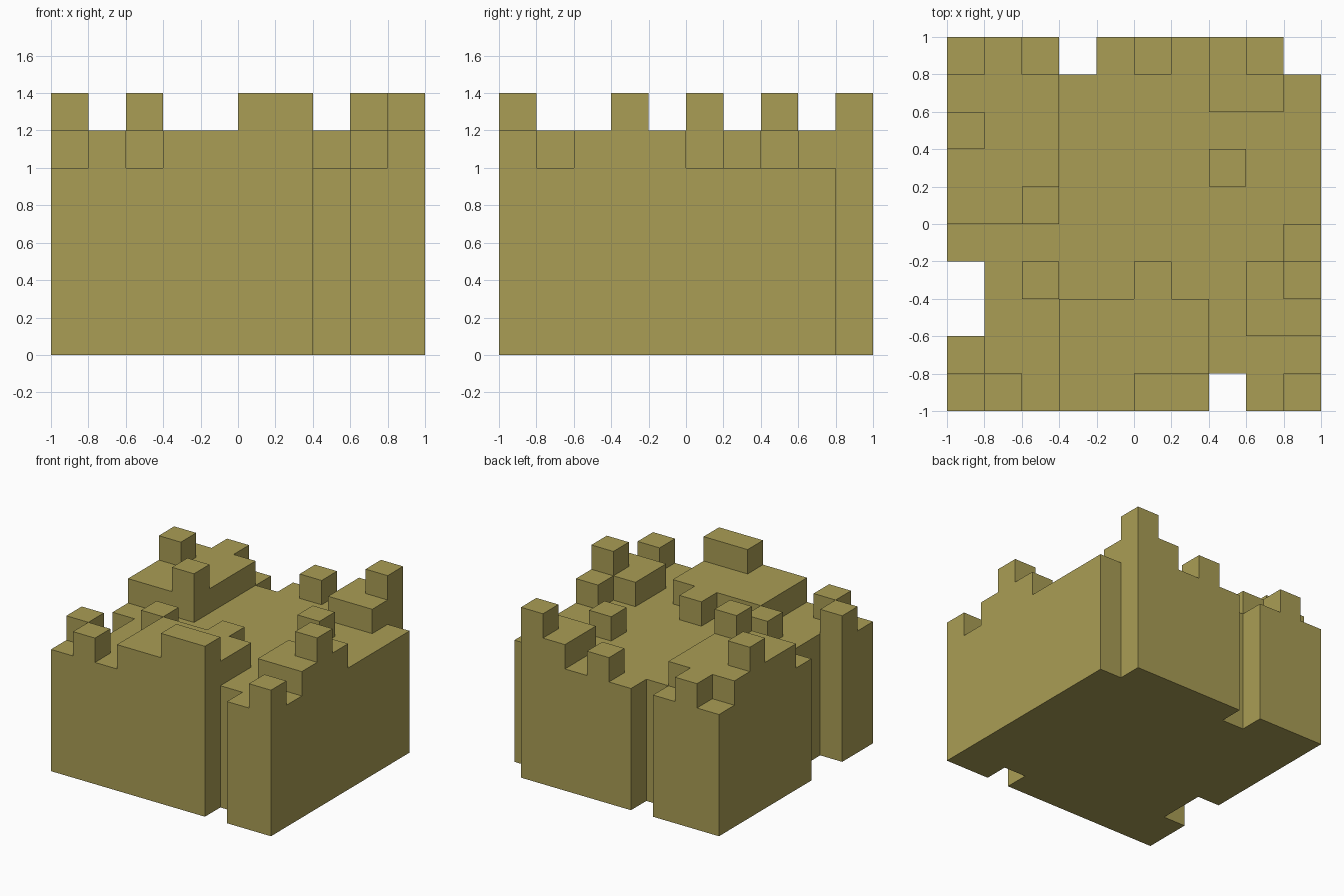
import bpy
import bmesh
import math

cube = bpy.data.objects.get("Cube")
if cube:
    bpy.data.objects.remove(cube, do_unlink=True)

CELL = 0.2   # plan module, also the height of one storey
HALF = 5     # cells from centre to edge

olive = bpy.data.materials.new("olive_stone")
olive.use_nodes = True
OLIVE = (0.40, 0.34, 0.09, 1.0)
olive.diffuse_color = OLIVE
bsdf = next(n for n in olive.node_tree.nodes if n.type == 'BSDF_PRINCIPLED')
bsdf.inputs["Base Color"].default_value = OLIVE
bsdf.inputs["Roughness"].default_value = 0.8


def cells(x, y, w=1, d=1):
    """Set of plan cells covered by a rectangle."""
    return {(x + i, y + j) for i in range(w) for j in range(d)}


def slab(name, plan, low, high):
    """Solid prism over a set of plan cells, between two storeys."""
    bm = bmesh.new()
    corners = {}

    def corner(i, j):
        if (i, j) not in corners:
            corners[i, j] = bm.verts.new(((i - HALF) * CELL, (j - HALF) * CELL, low * CELL))
        return corners[i, j]

    for i, j in sorted(plan):
        bm.faces.new([corner(i, j), corner(i + 1, j), corner(i + 1, j + 1), corner(i, j + 1)])
    top = bmesh.ops.extrude_face_region(bm, geom=bm.faces[:])["geom"]
    lifted = [v for v in top if isinstance(v, bmesh.types.BMVert)]
    bmesh.ops.translate(bm, verts=lifted, vec=(0, 0, (high - low) * CELL))
    bmesh.ops.recalc_face_normals(bm, faces=bm.faces[:])
    bmesh.ops.dissolve_limit(bm, angle_limit=math.radians(1), verts=bm.verts[:], edges=bm.edges[:])
    mesh = bpy.data.meshes.new(name)
    bm.to_mesh(mesh)
    bm.free()
    mesh.materials.append(olive)
    obj = bpy.data.objects.new(name, mesh)
    bpy.context.collection.objects.link(obj)
    return obj


BASE, DECK, TOP = 5, 6, 7

# Main block, with slots cut through its rim
slots = cells(3, 9) | cells(9, 9) | cells(0, 2, d=2) | cells(7, 0)
slab("main_block", cells(0, 0, 10, 10) - slots, 0, BASE)

# Raised terraces
terraces = {
    "back_right_terrace": cells(0, 5, 3, 5) - cells(0, 9) - cells(2, 9),
    "front_terrace": cells(3, 0, 4, 3) | cells(5, 3),
    "left_terrace": cells(8, 2, 2, 2) | cells(9, 4),
    "back_left_terrace": cells(7, 8, 2, 2),
}
for name, plan in terraces.items():
    slab(name, plan, BASE, DECK)

# Single low blocks standing on the main block
low_blocks = {
    "front_block": cells(1, 0),
    "right_block": cells(0, 1),
    "inner_right_block": cells(2, 3),
    "inner_left_block": cells(7, 6),
    "back_block": cells(5, 9),
    "front_left_block": cells(9, 0),
}
for name, plan in low_blocks.items():
    slab(name, plan, BASE, DECK)

# Battlements on the terraces
battlements = {
    "front_battlement": cells(5, 0, w=2),
    "left_battlement": cells(9, 3),
    "back_left_battlement": cells(8, 9),
    "right_battlement": cells(0, 7),
    "inner_battlement": cells(2, 5),
}
for name, plan in battlements.items():
    slab(name, plan, DECK, TOP)
